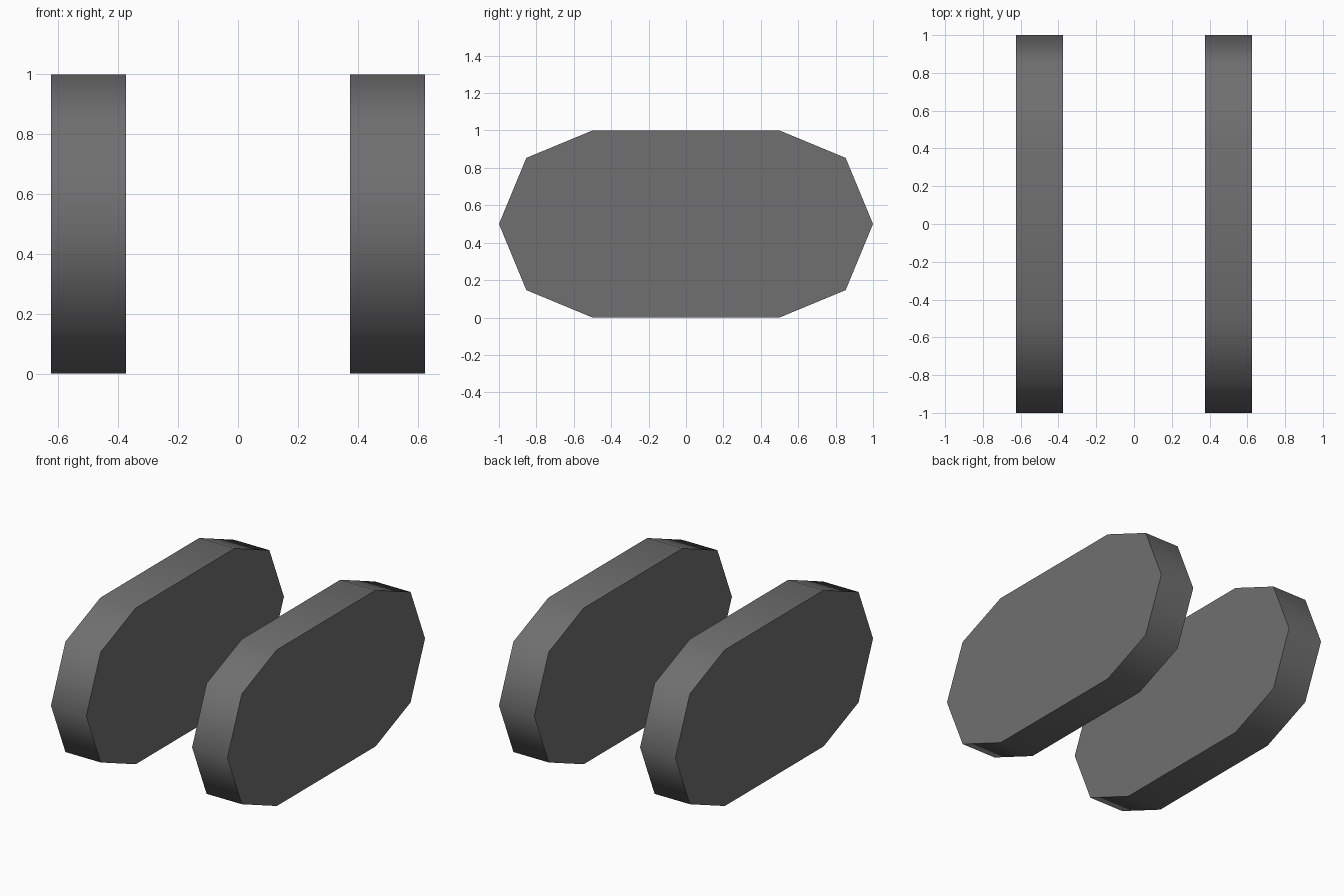
import bpy
import bmesh
import math

if "Cube" in bpy.data.objects:
    bpy.data.objects.remove(bpy.data.objects["Cube"])

# Dark grey rubber
rubber = bpy.data.materials.new("dark_grey")
rubber.diffuse_color = (0.16, 0.16, 0.16, 1.0)
rubber.use_nodes = True
rubber.node_tree.nodes["Principled BSDF"].inputs["Base Color"].default_value = rubber.diffuse_color

RADIUS, HALF_STRAIGHT, WIDTH = 0.5, 0.5, 0.25


def track_profile():
    """Elongated outline (y, z): two half octagons joined by straight runs."""
    pts = []
    for side, start in ((1, -90), (-1, 90)):
        for i in range(5):
            a = math.radians(start + 45 * i)
            pts.append((side * HALF_STRAIGHT + RADIUS * math.cos(a),
                        RADIUS + RADIUS * math.sin(a)))
    return pts


def make_track(name, x):
    bm = bmesh.new()
    cap = bm.faces.new([bm.verts.new((x - WIDTH / 2, y, z))
                        for y, z in track_profile()])
    ext = bmesh.ops.extrude_face_region(bm, geom=[cap], use_keep_orig=True)
    moved = [v for v in ext["geom"] if isinstance(v, bmesh.types.BMVert)]
    bmesh.ops.translate(bm, verts=moved, vec=(WIDTH, 0, 0))
    bmesh.ops.recalc_face_normals(bm, faces=bm.faces)
    # Smooth tread, sharp rims around the flat side faces
    for f in bm.faces:
        f.smooth = abs(f.normal.x) < 0.5
    for e in bm.edges:
        e.smooth = e.calc_face_angle(0) < math.radians(60)
    mesh = bpy.data.meshes.new(name)
    bm.to_mesh(mesh)
    bm.free()
    mesh.materials.append(rubber)
    obj = bpy.data.objects.new(name, mesh)
    bpy.context.collection.objects.link(obj)


# Left and right tracks
make_track("left_track", -0.5)
make_track("right_track", 0.5)
